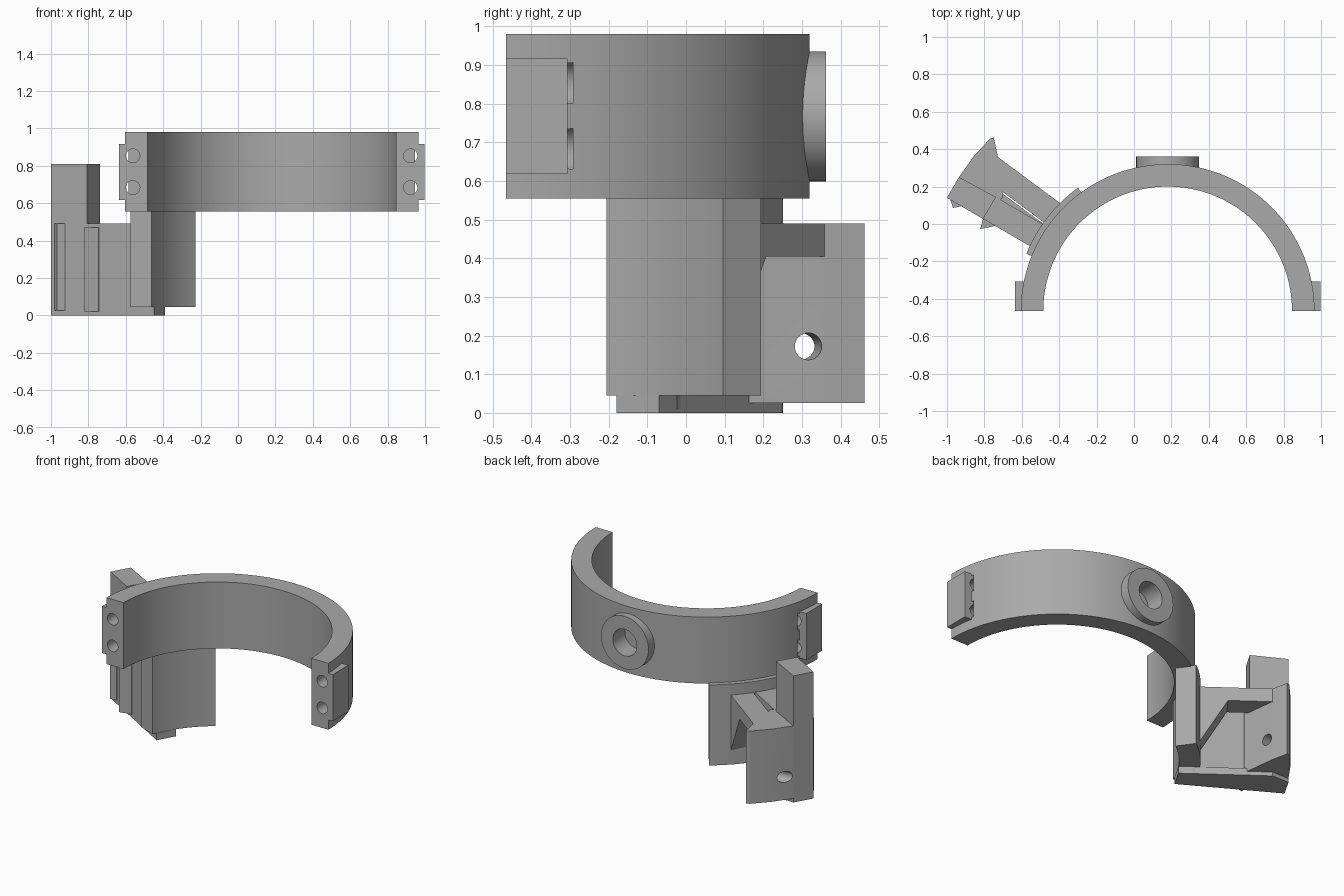
import bpy, bmesh
from math import sin, cos, radians, pi
from mathutils import Vector

if "Cube" in bpy.data.objects:
    bpy.data.objects.remove(bpy.data.objects["Cube"])

grey = bpy.data.materials.new("plain_grey")
grey.use_nodes = True
GREY = (0.4, 0.4, 0.4, 1)
grey.diffuse_color = GREY
grey.node_tree.nodes["Principled BSDF"].inputs["Base Color"].default_value = GREY

CX, CY = 0.18, -0.465   # shared centre of the half ring and the curved wall


def finish(name, bm):
    bmesh.ops.recalc_face_normals(bm, faces=bm.faces)
    mesh = bpy.data.meshes.new(name)
    bm.to_mesh(mesh)
    bm.free()
    ob = bpy.data.objects.new(name, mesh)
    bpy.context.collection.objects.link(ob)
    mesh.materials.append(grey)
    return ob


def extrude(name, points, offset):
    """Closed outline of 3D points pushed along an offset."""
    bm = bmesh.new()
    face = bm.faces.new([bm.verts.new(p) for p in points])
    new = bmesh.ops.extrude_face_region(bm, geom=[face])["geom"]
    bmesh.ops.translate(bm, vec=offset,
                        verts=[v for v in new if isinstance(v, bmesh.types.BMVert)])
    return finish(name, bm)


def prism(name, outline, z0, z1):
    return extrude(name, [(x, y, z0) for x, y in outline], (0, 0, z1 - z0))


def arc_wall(name, inner, outer, start, end, z0, z1, steps):
    angles = [radians(start + (end - start) * i / steps) for i in range(steps + 1)]
    ring = [(CX + outer * cos(a), CY + outer * sin(a)) for a in angles]
    ring += [(CX + inner * cos(a), CY + inner * sin(a)) for a in reversed(angles)]
    return prism(name, ring, z0, z1)


def cylinder(name, start, end, radius, steps=48):
    start, end = Vector(start), Vector(end)
    turn = (end - start).to_track_quat('Z', 'Y')
    pts = [start + turn @ Vector((radius * cos(2 * pi * i / steps),
                                  radius * sin(2 * pi * i / steps), 0))
           for i in range(steps)]
    return extrude(name, pts, end - start)


def cut(ob, cutters):
    bpy.context.view_layer.objects.active = ob
    for c in cutters:
        c.hide_render = True
        mod = ob.modifiers.new("cut", 'BOOLEAN')
        mod.operation, mod.solver, mod.object = 'DIFFERENCE', 'EXACT', c
        bpy.ops.object.modifier_apply(modifier=mod.name)


def smooth(ob):
    bpy.ops.object.select_all(action='DESELECT')
    ob.select_set(True)
    bpy.context.view_layer.objects.active = ob
    bpy.ops.object.shade_smooth_by_angle(angle=radians(30))


# Half ring, back boss and clamp ears
ring = arc_wall("half_ring", 0.665, 0.785, 0, 180, 0.555, 0.98, 72)
boss = cylinder("back_boss", (CX, 0.25, 0.767), (CX, 0.362, 0.767), 0.168, 64)
ears = []
for side, label in ((-1, "right_ear"), (1, "left_ear")):
    xs = [CX + side * d for d in (0.74, 0.817)]
    ears.append(prism(label, [(xs[0], CY), (xs[1], CY), (xs[1], -0.307),
                              (xs[0], -0.307)], 0.618, 0.916))

# Bolt holes with shallow recesses, and the blind hole in the boss
bolts, recesses = [], []
for side in (-1, 1):
    for z in (0.683, 0.853):
        x = CX + side * 0.742
        bolts.append(cylinder("bolt_cutter", (x, -0.5, z), (x, -0.3, z), 0.037, 32))
        recesses.append(cylinder("recess_cutter", (x, -0.308, z), (x, -0.292, z), 0.058, 32))
bore = cylinder("bore_cutter", (CX, 0.24, 0.767), (CX, 0.4, 0.767), 0.085)
cut(ring, bolts + recesses + [bore])
cut(boss, [bore])
for ear in ears:
    cut(ear, bolts)

# Curved wall hanging below the ring
wall = arc_wall("curved_wall", 0.693, 0.815, 126, 158, 0.045, 0.56, 24)

# Bracket: floor, front web, tall post
prism("bracket_floor", [(-0.45, -0.18), (-0.39, -0.07), (-0.82, 0.25),
                        (-0.936, 0.251), (-1, 0.14)], 0, 0.045)
prism("front_web", [(-0.807, 0.027), (-0.5, -0.151), (-0.45, -0.023),
                    (-0.738, 0.144)], 0.01, 0.49)
prism("tall_post", [(-1, 0.14), (-0.807, 0.027), (-0.738, 0.144),
                    (-0.936, 0.251)], 0.002, 0.81)

# Ridges on the bracket front
prism("outer_ridge", [(-0.985, 0.14), (-0.968, 0.086), (-0.925, 0.094),
                      (-0.9, 0.12)], 0.025, 0.49)
prism("inner_ridge", [(-0.8, 0.05), (-0.823, -0.027), (-0.745, -0.011),
                      (-0.72, 0.02)], 0.022, 0.47)

# Outer plate with a cross hole
plate = prism("outer_plate", [(-0.75, 0.462), (-0.727, 0.358), (-0.7, 0.14),
                              (-0.738, 0.12), (-0.936, 0.251), (-0.857, 0.362),
                              (-0.77, 0.456)], 0.025, 0.49)
pin = cylinder("pin_cutter", (-0.6, 0.331, 0.172), (-1.1, 0.27, 0.172), 0.035, 32)
cut(plate, [pin])

# Gusset: top bar sloping down to the wall
along = Vector((-0.803, 0.596, 0))
root = Vector((-0.396, 0.112, 0))
profile = [(-0.05, 0.49), (0.412, 0.49), (0.412, 0.405), (0.16, 0.405), (-0.05, 0.05)]
extrude("gusset", [root + along * u + Vector((0, 0, z)) for u, z in profile],
        (-0.08, -0.108, 0))

for ob in [ring, boss, wall, plate] + ears:
    smooth(ob)
for c in bolts + recesses + [bore, pin]:
    bpy.data.objects.remove(c)
